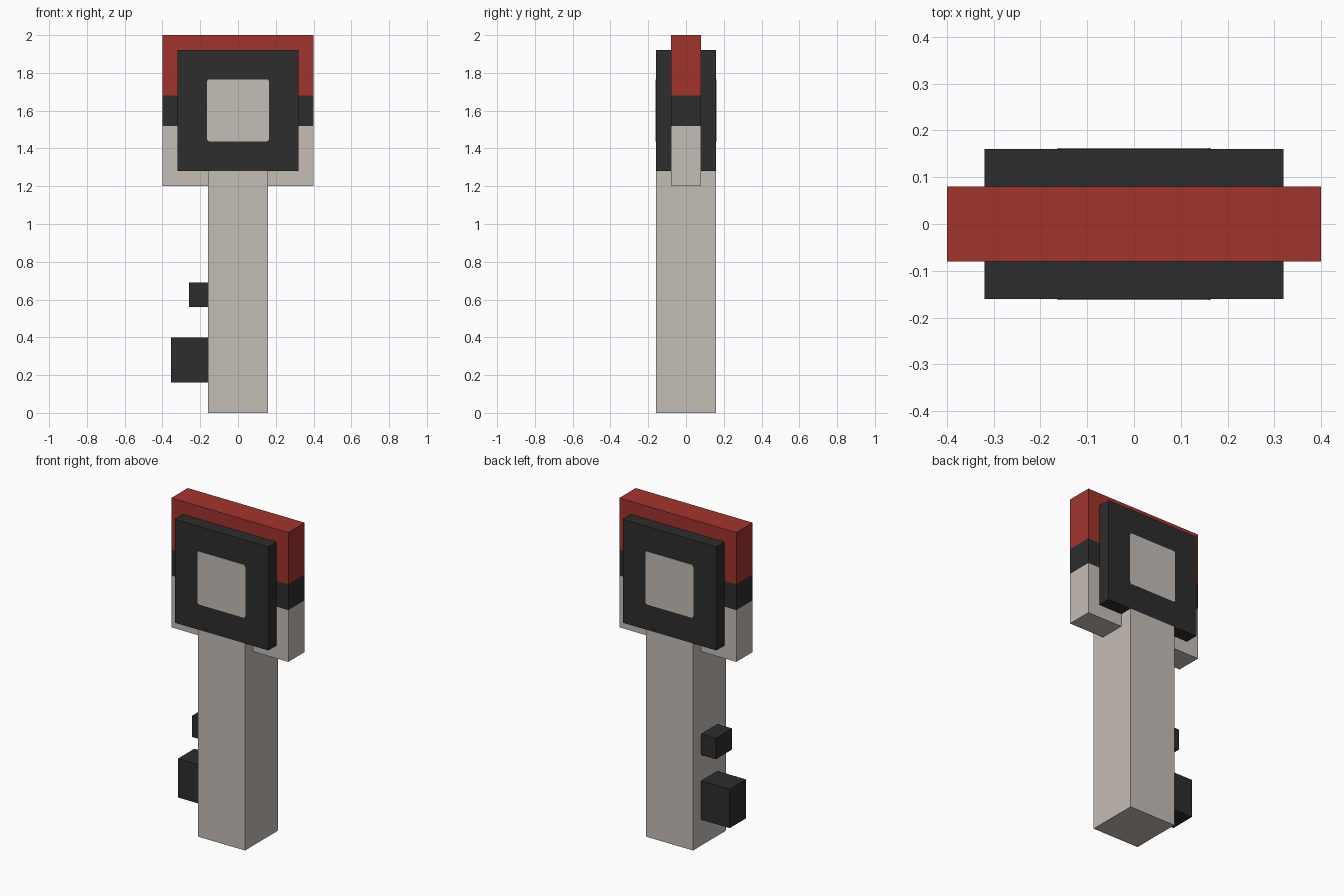
import bpy
import bmesh
from mathutils import Vector

if "Cube" in bpy.data.objects:
    bpy.data.objects.remove(bpy.data.objects["Cube"], do_unlink=True)


def material(name, rgb):
    mat = bpy.data.materials.new(name)
    mat.use_nodes = True
    mat.diffuse_color = (*rgb, 1)
    mat.node_tree.nodes["Principled BSDF"].inputs["Base Color"].default_value = (*rgb, 1)
    return mat


stone = material("warm light grey", (0.56, 0.51, 0.47))
dark = material("charcoal", (0.026, 0.026, 0.026))
red = material("brick red", (0.36, 0.034, 0.027))


def box(name, x, y, z, mats, z_cuts=(), bevel=0):
    """Box from (min, max) ranges, banded by height at z_cuts."""
    bm = bmesh.new()
    bmesh.ops.create_cube(bm, size=1)
    for v in bm.verts:
        v.co = Vector(r[0] if c < 0 else r[1] for c, r in zip(v.co, (x, y, z)))
    if bevel:
        upright = [e for e in bm.edges
                   if abs(e.verts[0].co.y - e.verts[1].co.y) > 1e-4]
        bmesh.ops.bevel(bm, geom=upright, offset=bevel, segments=2,
                        profile=0.5, affect='EDGES')
    for cut in z_cuts:
        bmesh.ops.bisect_plane(bm, geom=bm.verts[:] + bm.edges[:] + bm.faces[:],
                               plane_co=(0, 0, cut), plane_no=(0, 0, 1))
    for f in bm.faces:
        f.material_index = sum(f.calc_center_median().z > c for c in z_cuts)
    bmesh.ops.recalc_face_normals(bm, faces=bm.faces)
    mesh = bpy.data.meshes.new(name)
    bm.to_mesh(mesh)
    bm.free()
    for m in mats:
        mesh.materials.append(m)
    obj = bpy.data.objects.new(name, mesh)
    bpy.context.collection.objects.link(obj)
    return obj


thin = (-0.08, 0.08)
thick = (-0.16, 0.16)

# Shaft and the two teeth on its right side
box("shaft", (-0.16, 0.16), thick, (0, 1.28), [stone])
box("large_tooth", (-0.355, -0.16), thin, (0.16, 0.40), [dark])
box("small_tooth", (-0.26, -0.16), thin, (0.56, 0.69), [dark])

# Head with three bands, and the raised square through it
box("head", (-0.4, 0.4), thin, (1.2, 2.0), [stone, dark, red], z_cuts=(1.52, 1.68))
box("raised_square", (-0.32, 0.32), thick, (1.28, 1.92), [dark])

# Painted square on the front and back
for side, y in (("front", -0.16), ("back", 0.16)):
    box(side + "_inner_square", (-0.164, 0.164), (y - 0.002, y + 0.002),
        (1.438, 1.766), [stone], bevel=0.012)
